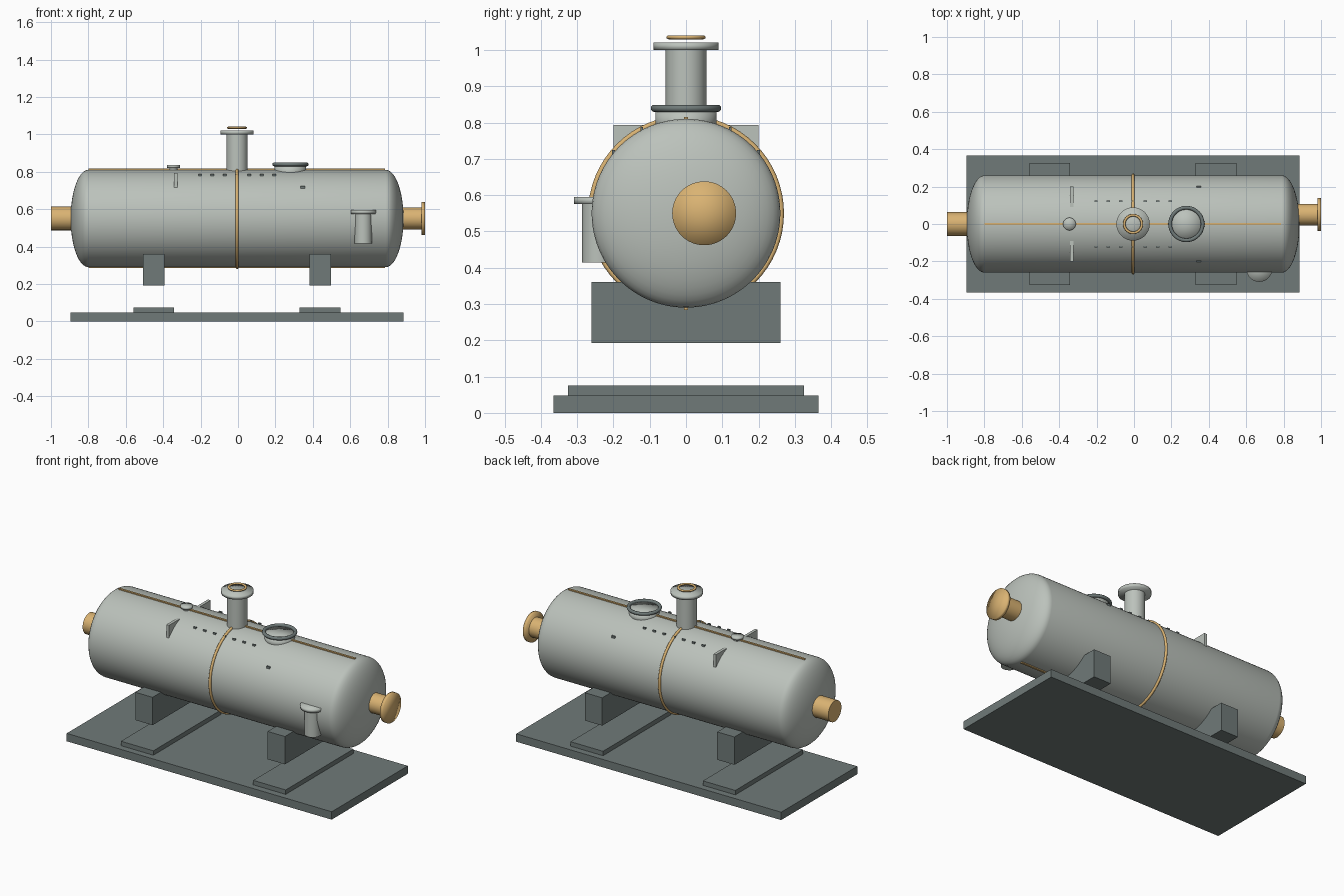
import bpy, bmesh, math
from mathutils import Matrix, Vector

cube = bpy.data.objects.get("Cube")
if cube:
    bpy.data.objects.remove(cube, do_unlink=True)


def material(name, rgb):
    m = bpy.data.materials.new(name)
    m.use_nodes = True
    m.diffuse_color = (*rgb, 1)
    m.node_tree.nodes["Principled BSDF"].inputs["Base Color"].default_value = (*rgb, 1)
    return m


STEEL = material("light grey steel", (0.50, 0.54, 0.50))
FRAME = material("dark grey frame", (0.16, 0.195, 0.19))
BRASS = material("brass", (0.70, 0.45, 0.17))

MID, AXIS, RADIUS = -0.005, 0.55, 0.26   # vessel centre x, axis height, radius
TO_X = Matrix.Rotation(math.pi / 2, 4, 'Y')


def finish(bm, name, mat, smooth=None):
    bmesh.ops.recalc_face_normals(bm, faces=bm.faces)
    mesh = bpy.data.meshes.new(name)
    bm.to_mesh(mesh)
    bm.free()
    mesh.materials.append(mat)
    ob = bpy.data.objects.new(name, mesh)
    bpy.context.collection.objects.link(ob)
    if smooth is not None:
        bpy.ops.object.select_all(action='DESELECT')
        ob.select_set(True)
        bpy.context.view_layer.objects.active = ob
        if smooth >= 180:
            bpy.ops.object.shade_smooth()
        else:
            bpy.ops.object.shade_smooth_by_angle(angle=math.radians(smooth))
    return ob


def box(name, mat, x, y, z):
    """Box from (low, high) ranges."""
    bm = bmesh.new()
    bmesh.ops.create_cube(bm, size=1)
    for v in bm.verts:
        v.co = [r[0] if c < 0 else r[1] for c, r in zip(v.co, (x, y, z))]
    return finish(bm, name, mat)


def lathe(name, mat, profile, loc=(0, 0, 0), turn=Matrix(), smooth=35, closed=False, steps=64):
    """Spin (radius, height) points about z, then turn and move them."""
    bm = bmesh.new()
    verts = [bm.verts.new((r, 0, h)) for r, h in profile]
    edges = [bm.edges.new(p) for p in zip(verts, verts[1:])]
    if closed:
        edges.append(bm.edges.new((verts[-1], verts[0])))
    bmesh.ops.spin(bm, geom=verts + edges, cent=(0, 0, 0), axis=(0, 0, 1),
                   angle=math.tau, steps=steps)
    bmesh.ops.remove_doubles(bm, verts=bm.verts, dist=1e-5)
    bm.transform(Matrix.Translation(loc) @ turn)
    return finish(bm, name, mat, smooth)


def disc(name, mat, r, low, high, **kw):
    return lathe(name, mat, [(0, low), (r, low), (r, high), (0, high)], **kw)


def ring(name, mat, major, minor, loc, turn=Matrix(), flat=1.0):
    section = [(major + minor * math.cos(a), flat * minor * math.sin(a))
               for a in (i * math.tau / 12 for i in range(12))]
    return lathe(name, mat, section, loc, turn, closed=True, smooth=60)


# Vessel shell with elliptical heads
half, head = 0.795, 0.095
arc = [i * math.pi / 24 for i in range(13)]
right_head = [(RADIUS * math.cos(a), half + head * math.sin(a)) for a in arc]
right_head[-1] = (0, half + head)
left_head = [(r, -h) for r, h in reversed(right_head)]
lathe("vessel", STEEL, left_head + right_head, (MID, 0, AXIS), TO_X, smooth=60, steps=96)

# Brass girth band and lengthwise seam strips
ring("girth_band", BRASS, RADIUS + 0.002, 0.008, (MID, 0, AXIS), TO_X)
for side, name in ((1, "top_seam"), (-1, "bottom_seam")):
    z = AXIS + side * RADIUS
    box(name, BRASS, (-0.8, 0.787), (-0.006, 0.006), (z - 0.006, z + 0.006))

# End pipes
disc("inlet_pipe", BRASS, 0.063, -1.0, -0.86, loc=(0, 0, AXIS), turn=TO_X)
disc("outlet_pipe", BRASS, 0.058, 0.84, 0.985, loc=(0, 0.05, AXIS), turn=TO_X)
disc("outlet_flange", BRASS, 0.088, 0.98, 1.0, loc=(0, 0.05, AXIS), turn=TO_X, smooth=180)

# Vent stack
disc("vent_neck", STEEL, 0.056, 0.76, 1.01, loc=(MID, 0, 0))
disc("vent_flange", STEEL, 0.089, 1.0, 1.02, loc=(MID, 0, 0), smooth=180)
ring("vent_ring", BRASS, 0.047, 0.007, (MID, 0, 1.035), flat=0.8)

# Manhole with raised rim, and a small cap
disc("manhole_neck", STEEL, 0.084, 0.77, 0.834, loc=(0.28, 0, 0), smooth=180)
ring("manhole_rim", FRAME, 0.087, 0.010, (0.28, 0, 0.839))
disc("small_cap_neck", STEEL, 0.022, 0.79, 0.825, loc=(-0.345, 0, 0))
disc("small_cap", STEEL, 0.034, 0.821, 0.835, loc=(-0.345, 0, 0), smooth=180)

# Upright nozzle partly sunk in the front wall
disc("side_nozzle", STEEL, 0.046, 0.415, 0.59, loc=(0.67, -0.24, 0))
disc("side_nozzle_flange", STEEL, 0.069, 0.575, 0.595, loc=(0.67, -0.24, 0), smooth=180)

# Lifting lugs, bolts and tags on both shoulders
for side, label in ((-1, "front"), (1, "back")):
    box(f"{label}_lug", STEEL, (-0.342, -0.324),
        sorted((side * 0.09, side * 0.2)), (0.70, 0.793))
    for i in range(7):
        x = MID + (i - 3) * 0.066
        y = side * 0.122
        box(f"{label}_bolt_{i + 1}", FRAME, (x - 0.009, x + 0.009),
            (y - 0.004, y + 0.004), (0.77, 0.788))
    y = side * 0.2
    box(f"{label}_tag", FRAME, (0.335, 0.357), (y - 0.004, y + 0.004), (0.70, 0.724))

# Base plate, pads and saddles
box("base_plate", FRAME, (-0.895, 0.885), (-0.365, 0.365), (0, 0.048))
for x, label in ((-0.45, "left_end"), (0.439, "right_end")):
    box(f"{label}_pad", FRAME, (x - 0.109, x + 0.109), (-0.325, 0.325), (0.048, 0.075))
    box(f"{label}_saddle", FRAME, (x - 0.058, x + 0.058), (-0.26, 0.26), (0.192, 0.361))
